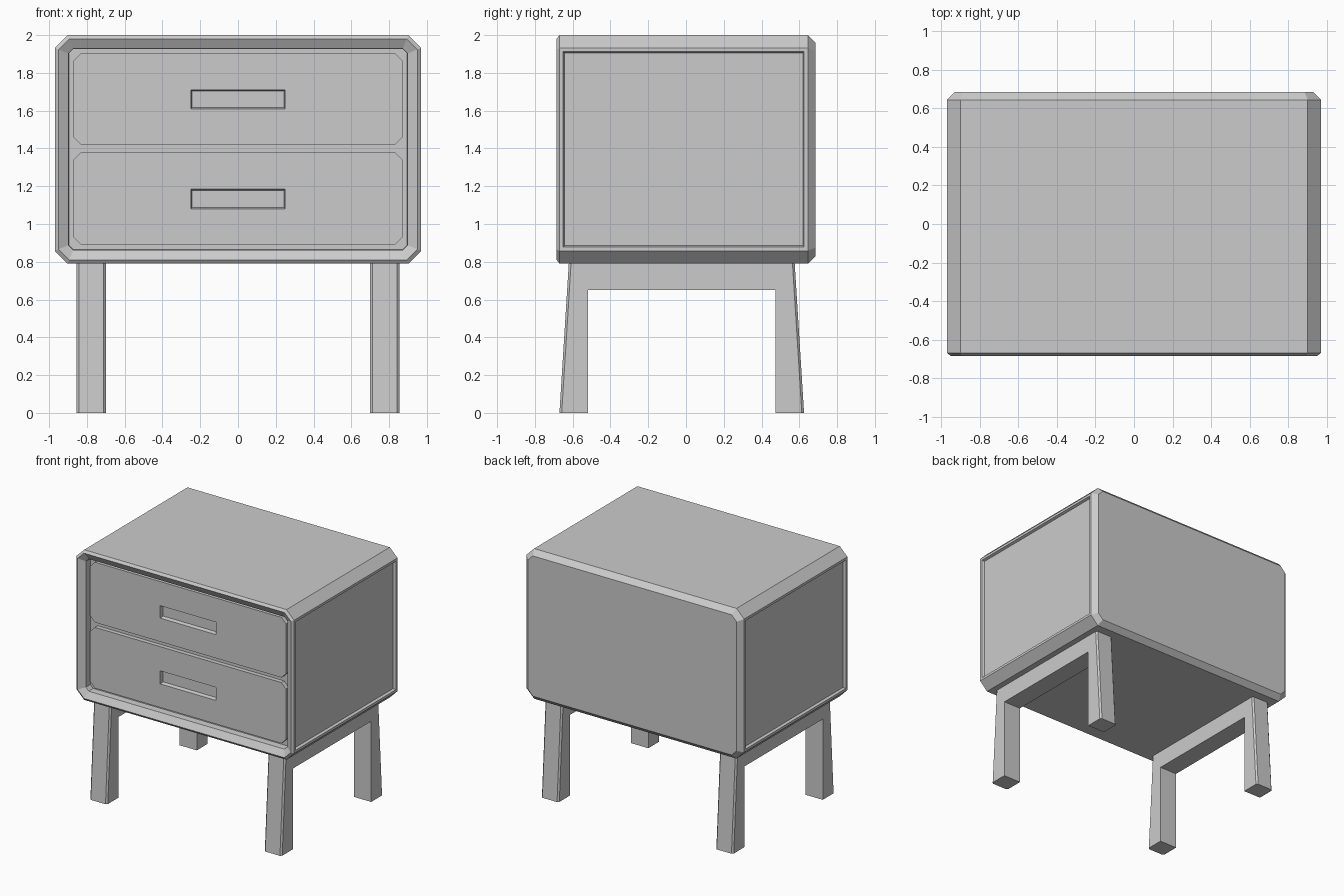
import bpy, bmesh

if "Cube" in bpy.data.objects:
    bpy.data.objects.remove(bpy.data.objects["Cube"])


def octagon(y, w, z0, z1, c):
    """Chamfered rectangle in the xz plane at depth y."""
    return [(-w + c, y, z0), (w - c, y, z0), (w, y, z0 + c), (w, y, z1 - c),
            (w - c, y, z1), (-w + c, y, z1), (-w, y, z1 - c), (-w, y, z0 + c)]


def rect(y, w, z0, z1):
    return [(-w, y, z0), (w, y, z0), (w, y, z1), (-w, y, z1)]


def loft(rings):
    """Closed skin through rings with equal point counts."""
    bm = bmesh.new()
    rows = [[bm.verts.new(p) for p in r] for r in rings]
    n = len(rows[0])
    for a, b in zip(rows, rows[1:]):
        for i in range(n):
            j = (i + 1) % n
            bm.faces.new((a[i], a[j], b[j], b[i]))
    bm.faces.new(rows[0])
    bm.faces.new(rows[-1])
    bmesh.ops.recalc_face_normals(bm, faces=bm.faces[:])
    bm.normal_update()
    return bm


def finish(bm, name):
    me = bpy.data.meshes.new(name)
    bm.to_mesh(me)
    bm.free()
    ob = bpy.data.objects.new(name, me)
    bpy.context.collection.objects.link(ob)
    return ob


# Cabinet shell: bevelled back, chamfered rim, recessed front opening
def shell_ring(y, inset):
    return octagon(y, 0.97 - inset, 0.79 + inset, 2.0 - inset, 0.068 - 0.586 * inset)


bm = loft([shell_ring(y, i) for y, i in
           ((0.685, 0.04), (0.645, 0), (-0.67, 0), (-0.685, 0.02),
            (-0.655, 0.072), (-0.60, 0.074))])
# Sunken panel on each side
sides = [f for f in bm.faces if abs(f.normal.x) > 0.99 and f.calc_area() > 1
         and abs(f.calc_center_median().x) > 0.96]
bmesh.ops.inset_individual(bm, faces=sides, thickness=0.028)
bmesh.ops.inset_individual(bm, faces=sides, thickness=0.01, depth=-0.02)
finish(bm, "cabinet")

# Drawer fronts with rectangular finger recesses
for name, z0, z1, h0, h1 in (("lower_drawer", 0.89, 1.38, 1.08, 1.185),
                             ("upper_drawer", 1.42, 1.905, 1.61, 1.71)):
    drawer = finish(loft([octagon(y, 0.873, z0, z1, 0.042)
                          for y in (-0.635, -0.57)]), name)
    cutter = finish(loft([rect(-0.70, 0.25, h0, h1), rect(-0.635, 0.25, h0, h1),
                          rect(-0.605, 0.243, h0 + 0.007, h1 - 0.007)]),
                    name + "_recess_cutter")
    cutter.hide_render = True
    cutter.hide_viewport = True
    mod = drawer.modifiers.new("recess", 'BOOLEAN')
    mod.operation = 'DIFFERENCE'
    mod.solver = 'EXACT'
    mod.object = cutter

# Leg frames: two splayed legs joined by a rail
profile = [(-0.67, 0), (-0.52, 0), (-0.52, 0.65), (0.475, 0.65),
           (0.475, 0), (0.625, 0), (0.575, 0.80), (-0.62, 0.80)]
for name, x0, x1 in (("right_leg_frame", 0.70, 0.855),
                     ("left_leg_frame", -0.855, -0.70)):
    bm = loft([[(x, y, z) for y, z in profile] for x in (x0, x1)])
    outer = [e for e in bm.edges
             if abs(e.verts[0].co.z - e.verts[1].co.z) > 0.7]
    bmesh.ops.bevel(bm, geom=outer, offset=0.012, segments=1, affect='EDGES')
    finish(bm, name)
